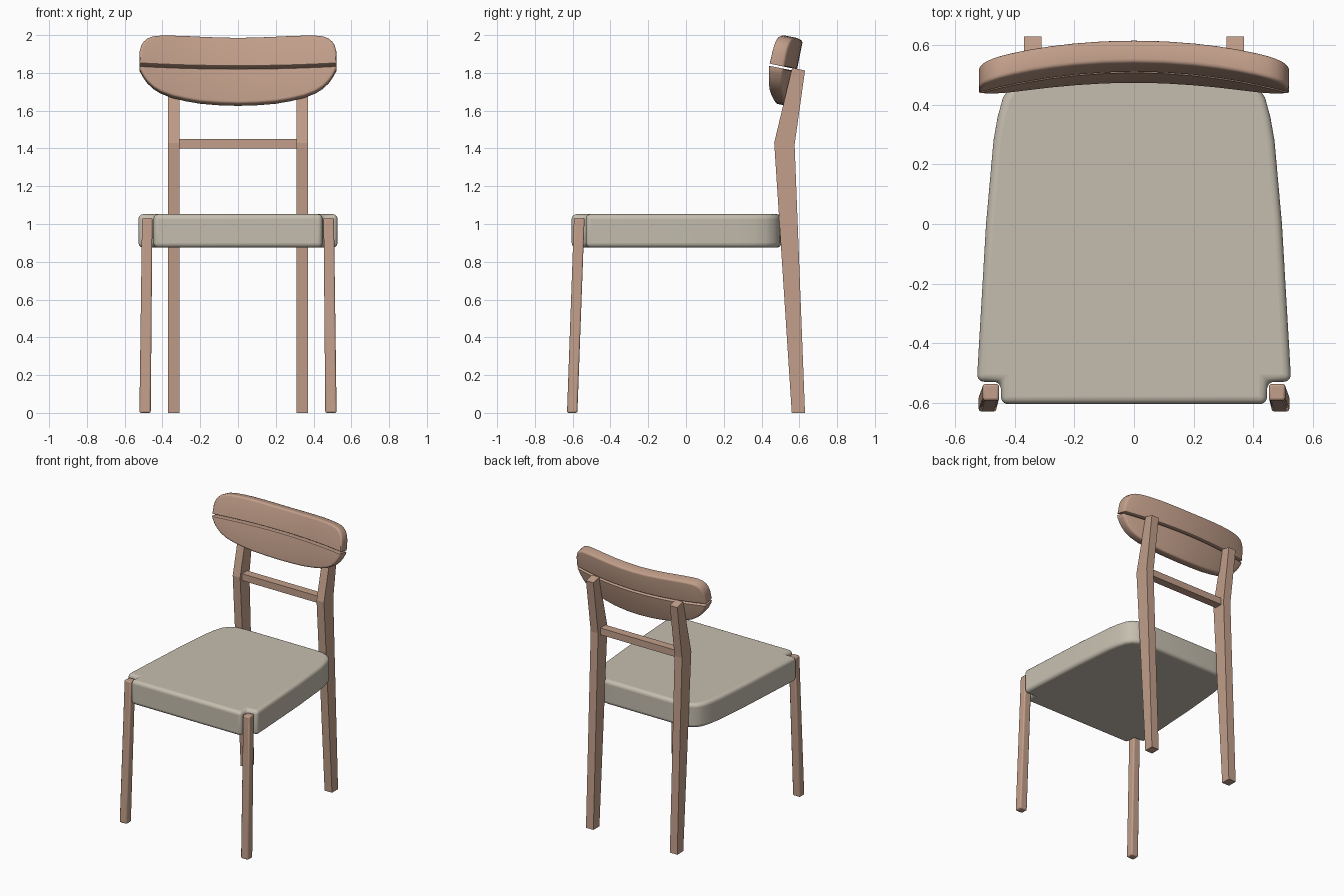
import bpy, bmesh, math
from mathutils import Vector

if "Cube" in bpy.data.objects:
    bpy.data.objects.remove(bpy.data.objects["Cube"])


def material(name, rgb):
    m = bpy.data.materials.new(name)
    m.diffuse_color = (*rgb, 1)
    m.use_nodes = True
    m.node_tree.nodes["Principled BSDF"].inputs["Base Color"].default_value = m.diffuse_color
    return m


WOOD = material("light wood", (0.54, 0.345, 0.255))
FABRIC = material("grey beige upholstery", (0.56, 0.515, 0.43))


def make(name, verts, faces, mat, bevel=0, segments=3, smooth=True):
    me = bpy.data.meshes.new(name)
    me.from_pydata(verts, [], faces)
    bm = bmesh.new()
    bm.from_mesh(me)
    bmesh.ops.recalc_face_normals(bm, faces=bm.faces)
    bm.to_mesh(me)
    bm.free()
    me.materials.append(mat)
    ob = bpy.data.objects.new(name, me)
    bpy.context.collection.objects.link(ob)
    if bevel:
        b = ob.modifiers.new("bevel", 'BEVEL')
        b.width, b.segments = bevel, segments
        b.limit_method, b.angle_limit = 'ANGLE', math.radians(50)
    if smooth:
        bpy.ops.object.select_all(action='DESELECT')
        ob.select_set(True)
        bpy.context.view_layer.objects.active = ob
        bpy.ops.object.shade_smooth_by_angle(angle=math.radians(40))
    return ob


def prism(name, bottom, top, mat, **kw):
    """Solid between two matching loops of points."""
    n = len(bottom)
    faces = [list(range(n))[::-1], list(range(n, 2 * n))]
    faces += [[i, (i + 1) % n, n + (i + 1) % n, n + i] for i in range(n)]
    return make(name, list(bottom) + list(top), faces, mat, **kw)


def rect(x0, x1, y0, y1, z):
    return [(x0, y0, z), (x1, y0, z), (x1, y1, z), (x0, y1, z)]


# Seat cushion: tapered outline with notches for the front legs
half = [(.447, -.605), (.447, -.53), (.528, -.53), (.497, 0), (.472, .28), (.458, .36),
        (.44, .425), (.41, .47), (.36, .497), (.28, .505)]
outline = half + [(-x, y) for x, y in reversed(half)]
prism("seat", [(x, y, .875) for x, y in outline], [(x, y, 1.052) for x, y in outline],
      FABRIC, bevel=.025, segments=5)

# Legs, mirrored left and right
leg_profile = [(.56, 0), (.63, 0), (.575, 1.42), (.63, 1.812), (.562, 1.828), (.467, 1.43)]
for s, side in ((-1, "left"), (1, "right")):
    prism("front_leg_" + side, rect(s * .462, s * .522, -.63, -.575, 0),
          rect(s * .453, s * .508, -.593, -.537, 1.032), WOOD, bevel=.009)
    prism("rear_leg_" + side, [(s * .31, y, z) for y, z in leg_profile],
          [(s * .37, y, z) for y, z in leg_profile], WOOD, smooth=False)

# Crossbar between the rear legs
prism("crossbar", rect(-.312, .312, .49, .55, 1.4), rect(-.312, .312, .49, .55, 1.45),
      WOOD, smooth=False)

# Backrest: two curved, tilted panels separated by a narrow gap
TILT, THICK, ROUND = .2, .077, .014
XS = [0, .1, .2, .28, .35, .41, .45, .48, .5, .512, .521]
TOP = [1.988, 1.99, 1.994, 1.998, 2.0, 2.0, 1.996, 1.985, 1.967, 1.948, 1.915]
LOW = [1.638, 1.641, 1.649, 1.663, 1.68, 1.703, 1.728, 1.757, 1.784, 1.806, 1.822]


def depth(x):
    return .072 * (1 - (x / .52) ** 2)


def mirrored(zs):
    pts = list(zip(XS, zs))
    return [(-x, z) for x, z in reversed(pts[1:])] + pts


def panel(name, upper, lower, gap_on_top):
    n = len(upper)
    loop = [Vector(p) for p in upper + lower[::-1]]
    m = len(loop)
    # Layers through the thickness: quarter-round edges front and back
    arc = [math.radians(a) for a in (0, 30, 60, 90)]
    front = [(ROUND * (1 - math.sin(a)), ROUND * (1 - math.cos(a))) for a in reversed(arc)]
    layers = front + [(THICK - w, i) for w, i in reversed(front)]
    verts = []
    for w, inset in layers:
        for k, p in enumerate(loop):
            t = (loop[(k + 1) % m] - loop[k - 1]).normalized()
            on_gap = (k < n) == gap_on_top
            q = p + Vector((t.y, -t.x)) * inset * (.3 if on_gap else 1)
            verts.append((q.x, .44 + depth(q.x) + w + TILT * (q.y - 1.84), q.y - TILT * w))
    faces = []
    for l in range(len(layers) - 1):
        for k in range(m):
            a, b = l * m + k, l * m + (k + 1) % m
            faces.append([a, b, b + m, a + m])
    for base in (0, (len(layers) - 1) * m):
        for k in range(n - 1):
            faces.append([base + k, base + k + 1, base + m - 2 - k, base + m - 1 - k])
    # Front rings start with the inset face, so arcs run from face to rim
    make(name, verts, faces, WOOD)


gap_upper = mirrored([1.849 - TILT * depth(x) for x in XS])
gap_lower = mirrored([1.838 - TILT * depth(x) for x in XS])
panel("backrest_upper", mirrored(TOP), gap_upper, False)
panel("backrest_lower", gap_lower, mirrored(LOW), True)
